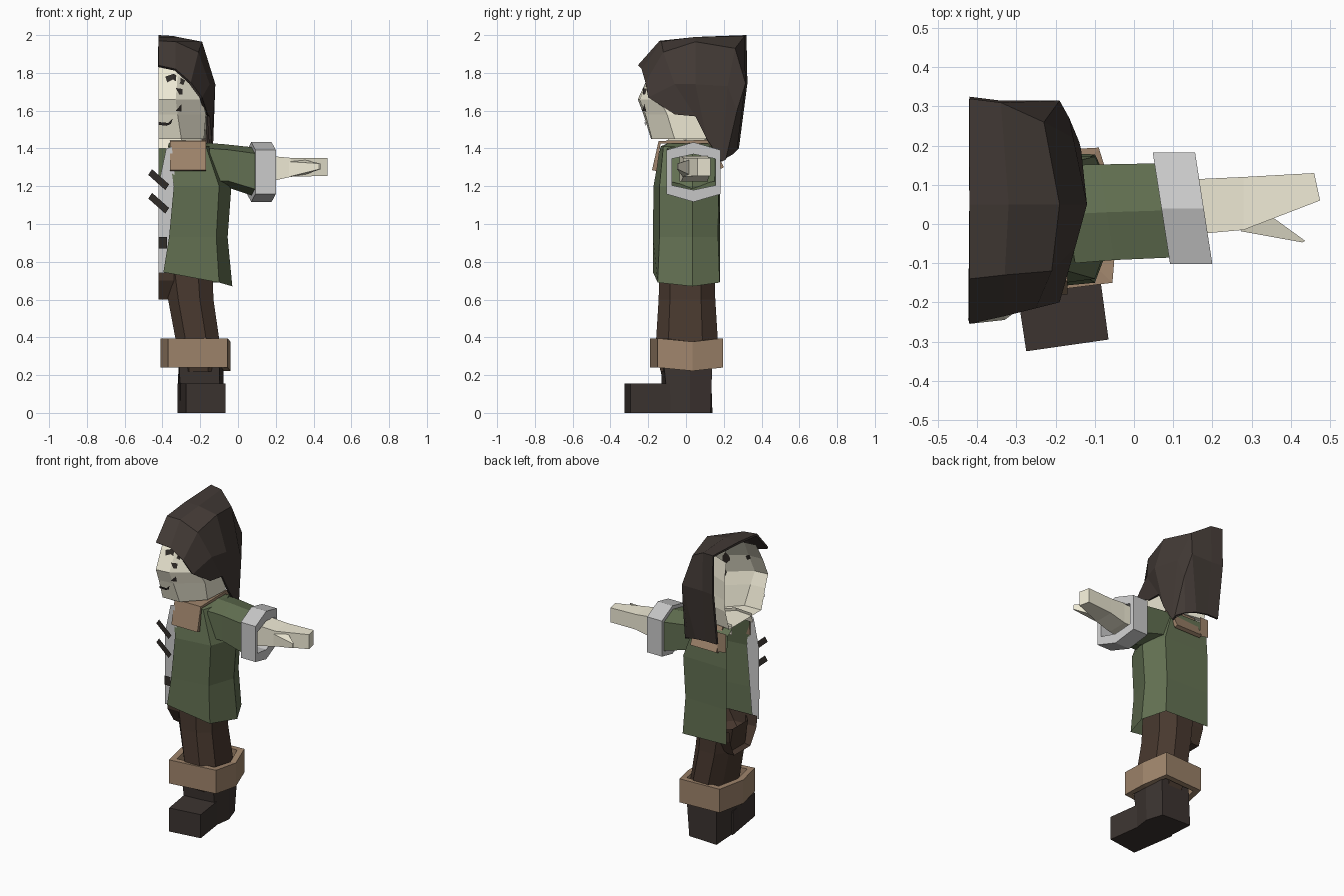
import bpy, bmesh
from math import radians
from mathutils import Vector, Matrix
from mathutils.bvhtree import BVHTree

if "Cube" in bpy.data.objects:
    bpy.data.objects.remove(bpy.data.objects["Cube"])

MATS = {}
COLORS = {"hood": (.055, .042, .036), "skin": (.88, .84, .68), "coat": (.125, .165, .085),
          "tan": (.35, .235, .15), "trousers": (.065, .04, .028), "boot": (.045, .034, .03),
          "dark": (.03, .025, .022)}
CUT = -0.42  # plane where the half figure is open


def finish(name, bm, col):
    bmesh.ops.recalc_face_normals(bm, faces=bm.faces)
    me = bpy.data.meshes.new(name)
    bm.to_mesh(me)
    bm.free()
    ob = bpy.data.objects.new(name, me)
    bpy.context.collection.objects.link(ob)
    if col:
        if col not in MATS:
            MATS[col] = bpy.data.materials.new(col)
            MATS[col].diffuse_color = (*COLORS[col], 1)
        me.materials.append(MATS[col])
    return ob


def loft(name, rings, col=None, closed=True, caps="", wrap=False):
    """Skin a list of equal-length point rings; caps may hold 's' and 'e'."""
    bm = bmesh.new()
    vs = [[bm.verts.new(p) for p in r] for r in rings]
    n = len(vs[0])
    pairs = list(zip(vs, vs[1:])) + ([(vs[-1], vs[0])] if wrap else [])
    for a, b in pairs:
        for i in range(n if closed else n - 1):
            j = (i + 1) % n
            bm.faces.new((a[i], a[j], b[j], b[i]))
    if "s" in caps:
        bm.faces.new(vs[0])
    if "e" in caps:
        bm.faces.new(vs[-1])
    return finish(name, bm, col)


def level(z, pts):
    return [(x, y, z) for x, y in pts]


def flat(name, pts, y, col=None):
    """Single upright face from an (x, z) outline; y may be a function of x, z."""
    bm = bmesh.new()
    f = y if callable(y) else (lambda x, z: y)
    bm.faces.new([bm.verts.new((x, f(x, z), z)) for x, z in pts])
    return finish(name, bm, col)


def arm_ring(x, y, z, ry, rz):
    """Tall hexagon facing along the slightly back-swept arm."""
    s = [(0, 1), (1, .74), (1, -.74), (0, -1), (-1, -.74), (-1, .74)]
    return [(x - .155 * a * ry, y + a * ry, z + b * rz) for a, b in s]


def leg_ring(z, x, y, rx, ry):
    s = [(-.55, -1), (.4, -1), (1, -.6), (1, .5), (.4, 1), (-.55, 1), (-1, .5), (-1, -.6)]
    return [(x + a * rx, y + b * ry, z) for a, b in s]


# hood: arches from the brim backwards, then down the back
hood = loft("hood", [
    [(CUT, -.255, 1.84), (-.33, -.235, 1.82), (-.25, -.215, 1.75), (-.19, -.20, 1.67), (-.16, -.06, 1.58)],
    [(CUT, -.14, 1.97), (-.33, -.13, 1.965), (-.21, -.12, 1.91), (-.15, -.06, 1.74), (-.15, .05, 1.57)],
    [(CUT, .05, 1.99), (-.32, .05, 1.99), (-.19, .05, 1.965), (-.12, .05, 1.74), (-.14, .11, 1.45)],
    [(CUT, .32, 2.0), (-.34, .31, 1.995), (-.23, .26, 1.93), (-.155, .22, 1.73), (-.135, .19, 1.33)],
    [(CUT, .325, 1.745), (-.34, .315, 1.745), (-.19, .315, 1.745), (-.165, .27, 1.6), (-.14, .21, 1.34)],
    [(CUT, .28, 1.4), (-.34, .28, 1.4), (-.26, .27, 1.39), (-.19, .25, 1.37), (-.145, .215, 1.35)],
], "hood", closed=False)
sol = hood.modifiers.new("thickness", "SOLIDIFY")
sol.thickness = .015
sol.offset = 1 if hood.data.polygons[0].normal.y > 0 else -1  # always inward

# head half shell and neck
head = loft("head", [
    level(1.45, [(CUT, -.185), (-.30, -.18), (-.18, -.06), (-.17, .11), (CUT, .15)]),
    level(1.58, [(CUT, -.225), (-.32, -.215), (-.17, -.1), (-.165, .12), (CUT, .19)]),
    level(1.66, [(CUT, -.255), (-.33, -.245), (-.19, -.14), (-.16, .10), (CUT, .2)]),
    level(1.78, [(CUT, -.20), (-.32, -.195), (-.2, -.12), (-.17, .1), (CUT, .2)]),
    level(1.90, [(CUT, -.13), (-.34, -.12), (-.24, -.08), (-.22, .1), (CUT, .18)]),
], "skin", closed=False, caps="s")
loft("neck", [level(z, [(CUT, -.08 * k), (-.30, -.09 * k), (-.19, 0), (-.24, .1), (CUT, .12)])
              for z, k in ((1.47, 1), (1.40, 1.2))], "skin", closed=False)

# facial features: flat shapes laid onto the face
tree = BVHTree.FromPolygons([v.co for v in head.data.vertices],
                            [tuple(p.vertices) for p in head.data.polygons])


def on_face(x, z):
    hit = tree.ray_cast(Vector((x + .001, -1, z)), Vector((0, 1, 0)))[0]
    return hit.y - .008


flat("outer_eyebrow", [(-.34, 1.795), (-.28, 1.76), (-.29, 1.735), (-.345, 1.765)], on_face, "dark")
flat("inner_eyebrow", [(-.34, 1.795), (-.345, 1.765), (-.375, 1.75), (-.385, 1.78)], on_face, "dark")
flat("eye", [(-.33, 1.72), (-.295, 1.715), (-.295, 1.685), (-.31, 1.685)], on_face, "dark")
flat("cheek_mark", [(-.33, 1.60), (-.298, 1.635), (-.298, 1.595)], on_face, "dark")
flat("mouth", [(CUT, 1.54), (-.37, 1.535), (-.345, 1.56), (-.355, 1.53), (-.38, 1.52), (CUT, 1.525)],
     on_face, "dark")

# coat half shell, open at the front and at the cut
loft("coat", [
    level(1.44, [(-.36, -.07), (-.25, -.08), (-.2, .035), (-.25, .1), (CUT, .12)]),
    level(1.41, [(-.37, -.135), (-.17, -.12), (-.12, .035), (-.17, .155), (CUT, .165)]),
    level(1.20, [(-.34, -.172), (-.1, -.14), (-.035, .035), (-.1, .172), (CUT, .18)]),
    level(.93, [(-.365, -.175), (-.115, -.14), (-.055, .035), (-.115, .17), (CUT, .18)]),
    [(-.395, -.175, .745), (-.1, -.15, .69), (-.03, .035, .67), (-.1, .178, .69), (CUT, .18, .70)],
], "coat", closed=False)

# shirt panel, belt and laces down the front
flat("shirt_panel", [(CUT, .74), (-.37, .74), (-.33, 1.2), (-.35, 1.41), (-.38, 1.40), (CUT, 1.21)], -.16)
flat("belt", [(CUT, .87), (-.375, .87), (-.375, .93), (CUT, .93)], -.168, "dark")
for i, z in enumerate((1.235, 1.11)):
    flat(f"lace_{i + 1}", [(-.475, z + .025), (-.455, z + .055), (-.365, z - .025), (-.385, z - .055)],
         -.172, "dark")

# collar: tilted plates front and back joined over the shoulder
loft("collar", [[(x, -.18, 1.285), (x, -.145, 1.44), (x, .13, 1.445), (x, .20, 1.30),
                 (x, .178, 1.29), (x, .12, 1.425), (x, -.135, 1.425), (x, -.155, 1.28)]
                for x in (-.36, -.17)], "tan", caps="se")
flat("back_collar", [(CUT, 1.31), (-.36, 1.30), (-.36, 1.43), (CUT, 1.43)], .185, "tan")

# sleeve and cuff
loft("sleeve", [arm_ring(-.17, .025, 1.315, .125, .115), arm_ring(-.07, .03, 1.31, .122, .112),
                arm_ring(.09, .035, 1.275, .12, .13)], "coat")
loft("cuff", [arm_ring(.07, .04, 1.275, .142, .158), arm_ring(.178, .04, 1.275, .142, .158),
              arm_ring(.178, .04, 1.275, .115, .095), arm_ring(.07, .04, 1.275, .115, .095)], wrap=True)


# hand, fingers and thumb
def slab(x, y0, y1, z0, z1, dx=0):
    return [(x + dx, y0, z0), (x, y1, z0), (x, y1, z1), (x + dx, y0, z1)]


loft("hand", [slab(.08, -.035, .115, 1.225, 1.36), slab(.17, -.025, .115, 1.225, 1.36),
              slab(.28, -.015, .12, 1.25, 1.35), slab(.46, .06, .13, 1.255, 1.35, .015)],
     "skin", caps="se")
loft("thumb", [[(.27, -.018, 1.25), (.35, .02, 1.26), (.35, .02, 1.34), (.27, -.018, 1.33)],
               [(.43, -.047, 1.29), (.437, -.043, 1.29), (.437, -.043, 1.32), (.43, -.047, 1.32)]],
     "skin", caps="se")

# hips and leg
loft("hips", [
    level(.77, [(CUT, -.14), (-.22, -.13), (-.13, 0), (-.22, .15), (CUT, .15)]),
    level(.70, [(CUT, -.135), (-.26, -.13), (-.15, 0), (-.26, .14), (CUT, .14)]),
    level(.60, [(CUT, -.07), (-.37, -.08), (-.32, 0), (-.37, .1), (CUT, .1)]),
], "trousers", closed=False, caps="e")
loft("leg", [leg_ring(.76, -.265, .005, .13, .145), leg_ring(.60, -.25, .005, .12, .15),
             leg_ring(.36, -.21, .005, .115, .165), leg_ring(.22, -.20, 0, .105, .135)],
     "trousers")

# knee band: hollow six-sided ring
band = [(-.37, -.19), (-.055, -.15), (-.04, .035), (-.09, .195), (-.37, .18), (-.41, -.01)]
drop = [0, 0, -.018, 0, 0, 0]
mid = (-.22, .005)


def band_ring(z, k):
    return [(mid[0] + (x - mid[0]) * k, mid[1] + (y - mid[1]) * k, z + d) for (x, y), d in zip(band, drop)]


loft("knee_band", [band_ring(.24, 1), band_ring(.395, 1), band_ring(.395, .8), band_ring(.24, .8)],
     "tan", wrap=True)

# boot: shaft and turned-out foot
loft("boot_shaft", [level(0, [(-.305, -.12), (-.095, -.09), (-.08, .02), (-.115, .13), (-.32, .14)]),
                    level(.28, [(-.31, -.135), (-.10, -.12), (-.075, .02), (-.10, .14), (-.315, .13)])],
     "boot", caps="se")
loft("foot", [level(z, [(-.275, -.325), (-.065, -.295), (-.105, 0), (-.32, -.03)]) for z in (0, .155)],
     "boot", caps="se")

for m in bpy.data.materials:
    if m.users and not m.is_grease_pencil:
        m.use_nodes = True
        m.node_tree.nodes["Principled BSDF"].inputs["Base Color"].default_value = m.diffuse_color
